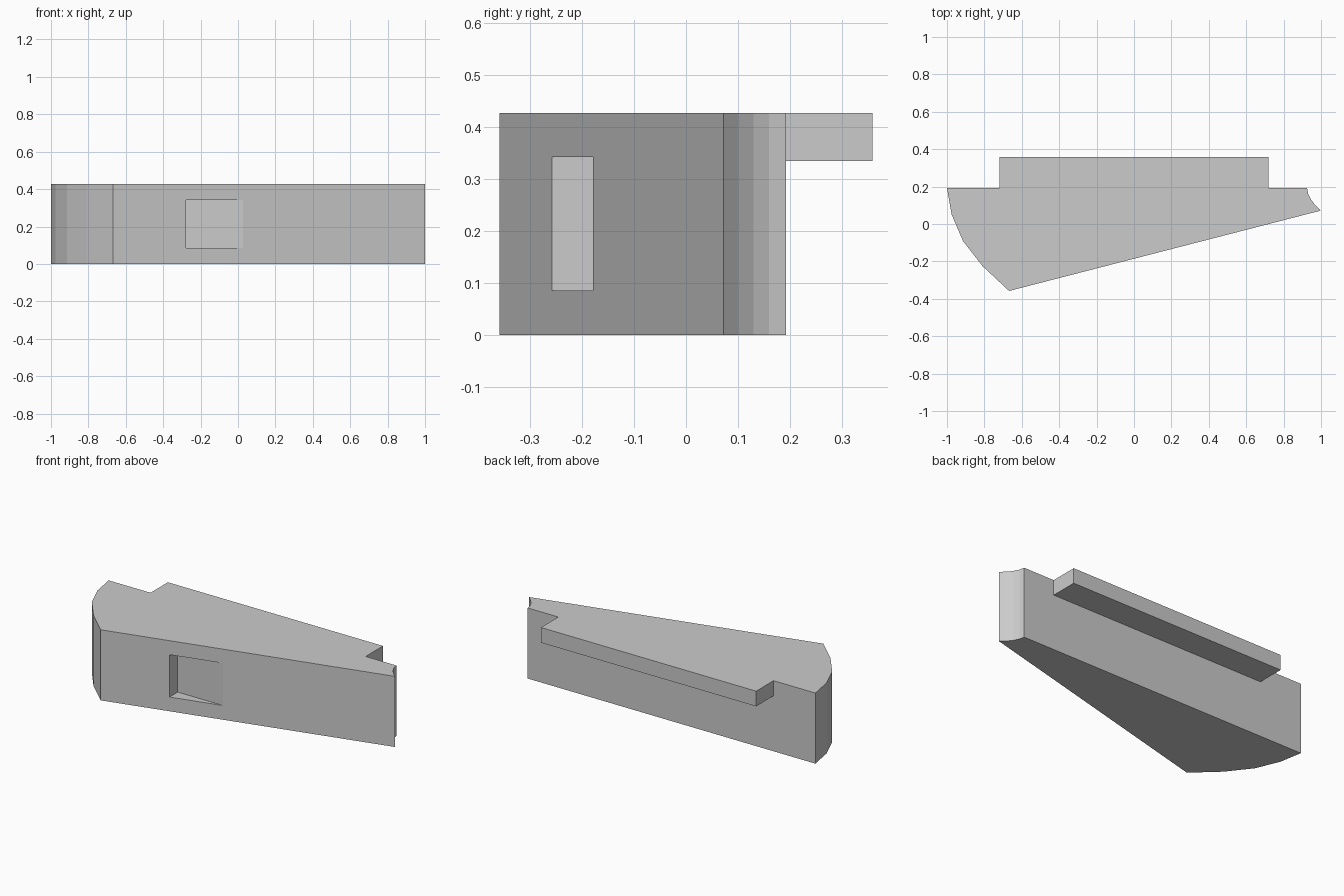
import bpy, bmesh

if "Cube" in bpy.data.objects:
    bpy.data.objects.remove(bpy.data.objects["Cube"])

HEIGHT = 0.427


def prism(name, outline, z0, z1):
    """Extrude a counter-clockwise XY outline from z0 up to z1."""
    bm = bmesh.new()
    base = bm.faces.new([bm.verts.new((x, y, z0)) for x, y in outline])
    top = bmesh.ops.extrude_face_region(bm, geom=[base])["geom"]
    verts = [v for v in top if isinstance(v, bmesh.types.BMVert)]
    bmesh.ops.translate(bm, verts=verts, vec=(0, 0, z1 - z0))
    bmesh.ops.recalc_face_normals(bm, faces=bm.faces)
    mesh = bpy.data.meshes.new(name)
    bm.to_mesh(mesh)
    bm.free()
    obj = bpy.data.objects.new(name, mesh)
    bpy.context.collection.objects.link(obj)
    return obj


def box(name, x0, x1, y0, y1, z0, z1):
    return prism(name, [(x0, y0), (x1, y0), (x1, y1), (x0, y1)], z0, z1)


def combine(target, other, operation):
    """Apply a boolean and discard the helper."""
    mod = target.modifiers.new(operation, "BOOLEAN")
    mod.operation = operation
    mod.solver = "EXACT"
    mod.object = other
    bpy.context.view_layer.objects.active = target
    bpy.ops.object.modifier_apply(modifier=mod.name)
    bpy.data.objects.remove(other)


# Wedge body: rounded left end, slanted front, concave right tip
left_arc = [(-1, 0.192), (-0.975, 0.05), (-0.915, -0.09),
            (-0.81, -0.225), (-0.668, -0.358)]
right_arc = [(1, 0.072), (0.97, 0.10), (0.947, 0.13),
             (0.932, 0.16), (0.925, 0.192)]
body = prism("wedge_body", left_arc + right_arc, 0, HEIGHT)

# Ledge along the back, flush with the top
ledge = box("back_ledge", -0.72, 0.72, 0.1, 0.358, 0.335, HEIGHT)
combine(body, ledge, "UNION")

# Tapering finger recess in the slanted front
recess = box("recess_cutter", -0.278, 0.1, -0.5, -0.179, 0.086, 0.342)
combine(body, recess, "DIFFERENCE")
